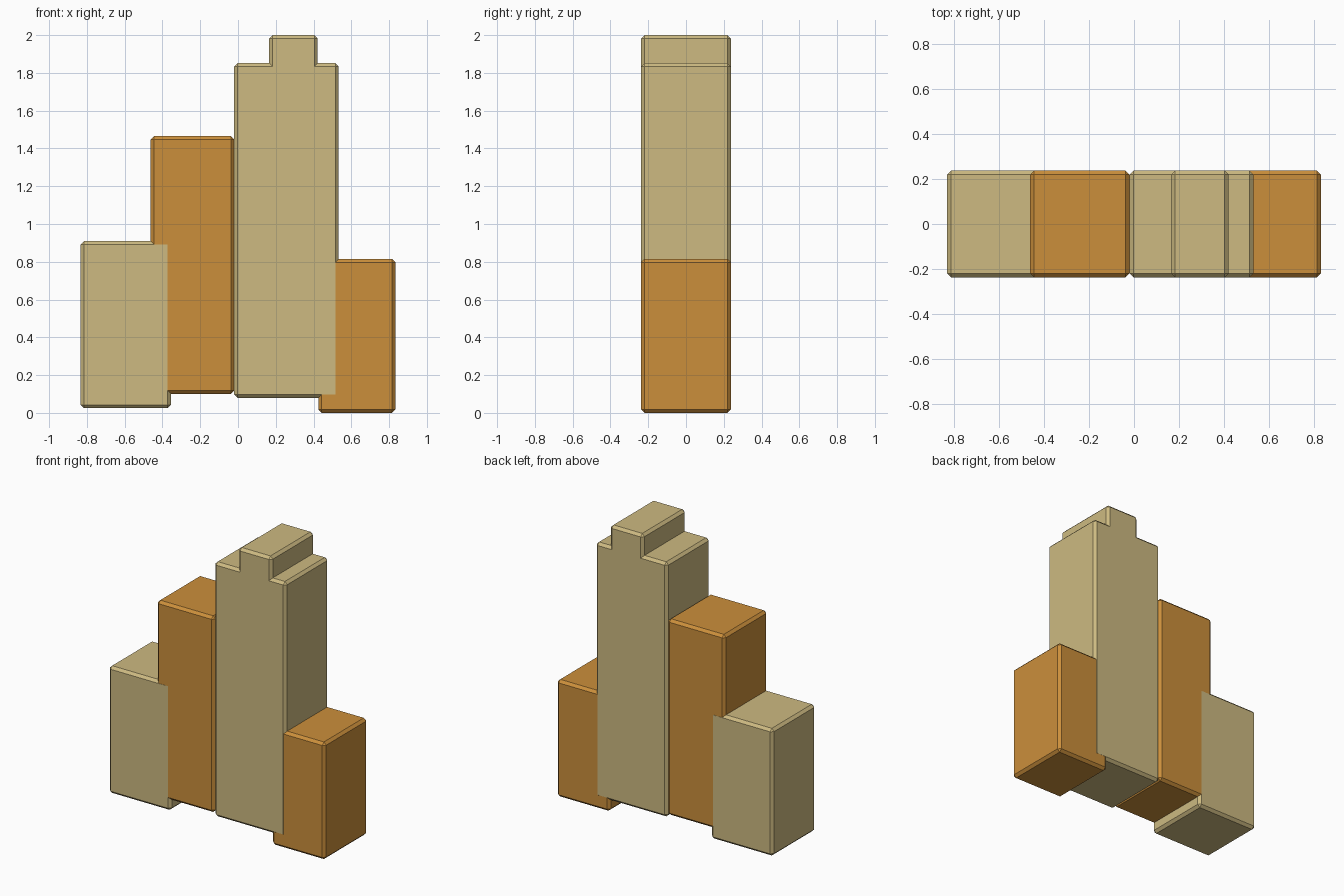
import bpy

cube = bpy.data.objects.get("Cube")
if cube:
    bpy.data.objects.remove(cube, do_unlink=True)

DEPTH = 0.475
CHAMFER = 0.018


def make_material(name, colour):
    mat = bpy.data.materials.new(name)
    mat.use_nodes = True
    mat.diffuse_color = colour
    mat.node_tree.nodes["Principled BSDF"].inputs["Base Color"].default_value = colour
    return mat


tan = make_material("pale tan", (0.61, 0.49, 0.22, 1))
orange = make_material("warm orange", (0.60, 0.275, 0.044, 1))


def block(name, x0, x1, z0, z1, mat, depth=DEPTH):
    """Chamfered box spanning the given x and z ranges."""
    bpy.ops.mesh.primitive_cube_add(size=1, location=((x0 + x1) / 2, 0, (z0 + z1) / 2))
    obj = bpy.context.object
    obj.name = name
    obj.scale = (x1 - x0, depth, z1 - z0)
    bpy.ops.object.transform_apply(location=False, rotation=False, scale=True)
    obj.data.materials.append(mat)
    bevel = obj.modifiers.new("chamfer", "BEVEL")
    bevel.width = CHAMFER
    bevel.segments = 1
    return obj


# Tan blocks sit a hair proud where they overlap the orange ones
PROUD = DEPTH + 0.001

# Row of towers from the low end to the other low end
block("low_tan_tower", -0.833, -0.355, 0.025, 0.91, tan, PROUD)
block("mid_orange_tower", -0.463, -0.02, 0.1, 1.465, orange)
block("tall_tan_tower", -0.02, 0.533, 0.08, 1.852, tan, PROUD)
block("low_orange_tower", 0.425, 0.833, 0.0, 0.815, orange)

# Rooftop block sunk into the tall tower
block("tall_tower_cap", 0.165, 0.422, 1.7, 2.0, tan, PROUD)
